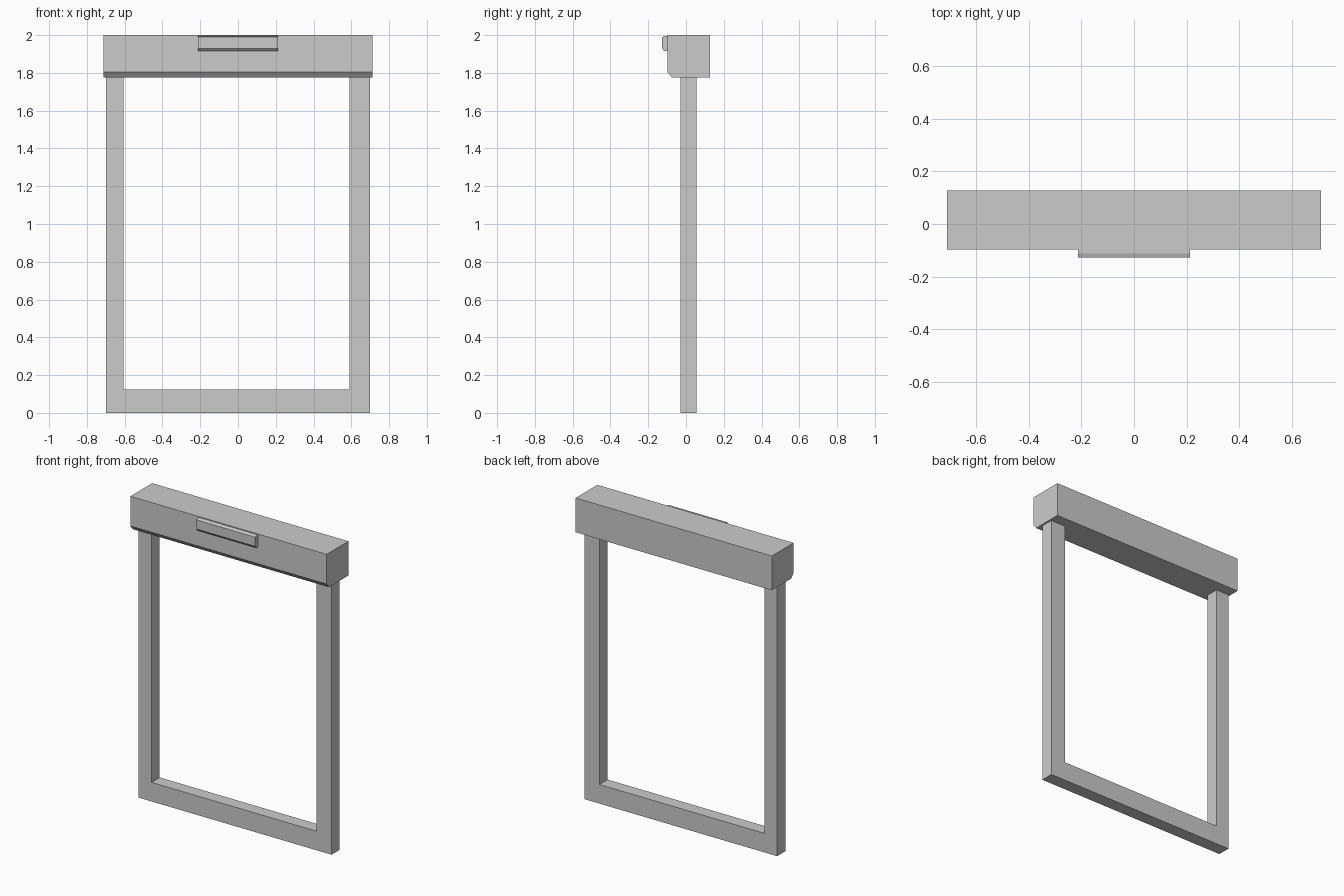
import bpy, bmesh
from mathutils import Vector

if "Cube" in bpy.data.objects:
    bpy.data.objects.remove(bpy.data.objects["Cube"])


def extrude_profile(name, points, direction):
    """Closed planar profile extruded along a vector."""
    bm = bmesh.new()
    face = bm.faces.new([bm.verts.new(p) for p in points])
    geo = bmesh.ops.extrude_face_region(bm, geom=[face])["geom"]
    verts = [g for g in geo if isinstance(g, bmesh.types.BMVert)]
    bmesh.ops.translate(bm, verts=verts, vec=Vector(direction))
    bmesh.ops.recalc_face_normals(bm, faces=bm.faces)
    mesh = bpy.data.meshes.new(name)
    bm.to_mesh(mesh)
    bm.free()
    obj = bpy.data.objects.new(name, mesh)
    bpy.context.collection.objects.link(obj)
    return obj


def bar_along_x(name, half, yz):
    return extrude_profile(name, [(-half, y, z) for y, z in yz], (2 * half, 0, 0))


# U-shaped frame: two posts and the bottom rail
frame_xz = [(-0.70, 0), (0.70, 0), (0.70, 1.775), (0.59, 1.775),
            (0.59, 0.125), (-0.607, 0.125), (-0.607, 1.775), (-0.70, 1.775)]
extrude_profile("frame", [(x, -0.03, z) for x, z in frame_xz], (0, 0.085, 0))

# Header box with a bevelled lower front edge
bar_along_x("header_box", 0.712,
            [(-0.098, 2.0), (-0.098, 1.805), (-0.074, 1.775),
             (0.127, 1.775), (0.127, 2.0)])

# Raised front plate near the top of the header
bar_along_x("front_plate", 0.213,
            [(-0.098, 1.995), (-0.112, 1.995), (-0.127, 1.99),
             (-0.127, 1.93), (-0.114, 1.915), (-0.098, 1.915)])
